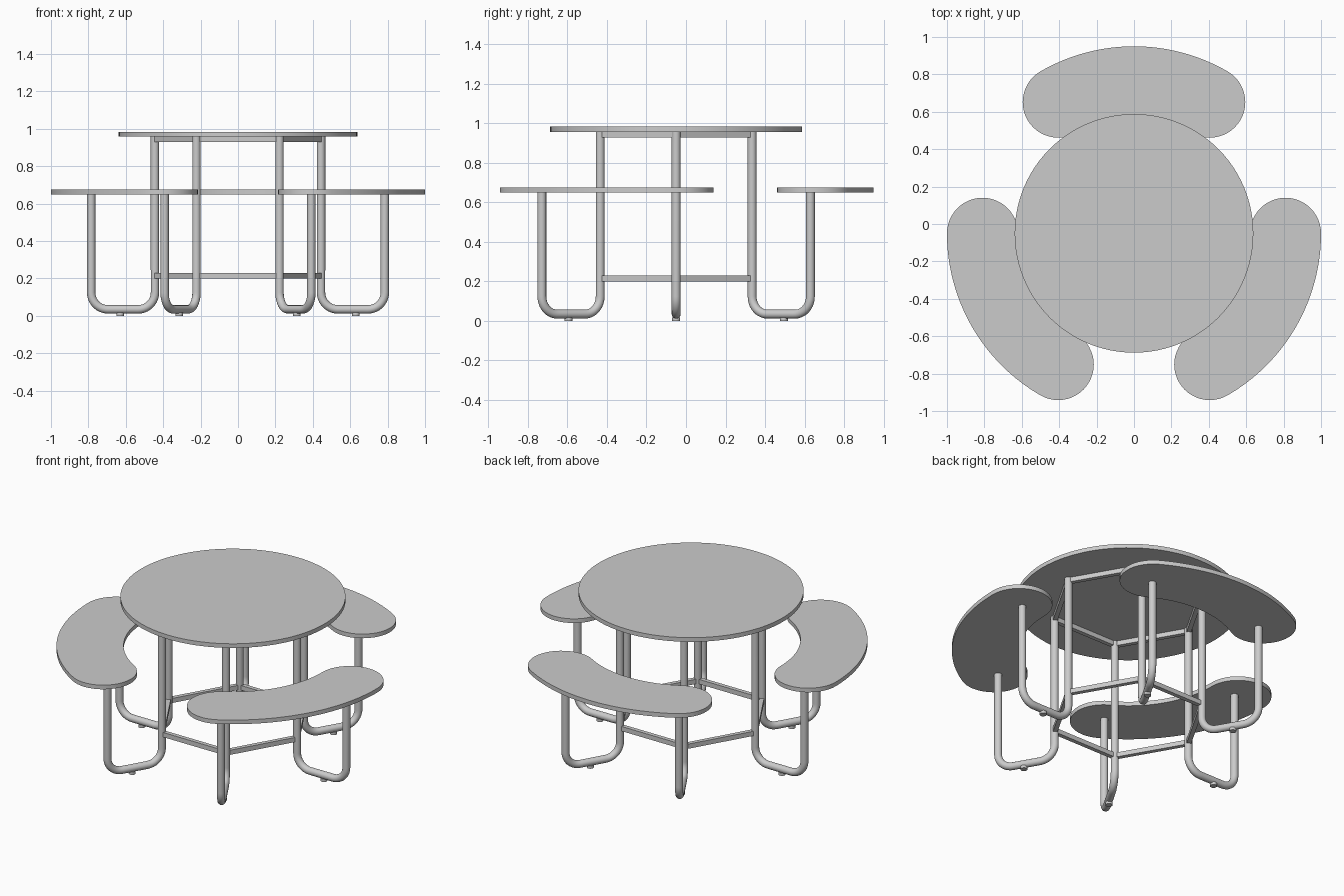
import bpy, bmesh
from math import sin, cos, pi, radians
from mathutils import Vector, Matrix

if "Cube" in bpy.data.objects:
    bpy.data.objects.remove(bpy.data.objects["Cube"])

CENTRE = Vector((0, -0.05, 0))
R_IN, R_OUT = 0.444, 0.785      # inner and outer upright distances
TUBE = 0.0225


def add(name, mesh, angle=0.0, smooth=True):
    ob = bpy.data.objects.new(name, mesh)
    bpy.context.collection.objects.link(ob)
    ob.matrix_world = Matrix.Translation(CENTRE) @ Matrix.Rotation(angle, 4, 'Z')
    if smooth:
        bpy.ops.object.select_all(action='DESELECT')
        ob.select_set(True)
        bpy.context.view_layer.objects.active = ob
        bpy.ops.object.shade_smooth_by_angle(angle=radians(35))
    return ob


def arc(cx, cy, r, a0, a1, n):
    return [(cx + r * cos(a0 + (a1 - a0) * i / n),
             cy + r * sin(a0 + (a1 - a0) * i / n)) for i in range(n + 1)]


def slab(name, outline, z0, z1):
    bm = bmesh.new()
    face = bm.faces.new([bm.verts.new((x, y, z0)) for x, y in outline])
    ext = bmesh.ops.extrude_face_region(bm, geom=[face])
    verts = [g for g in ext['geom'] if isinstance(g, bmesh.types.BMVert)]
    bmesh.ops.translate(bm, verts=verts, vec=(0, 0, z1 - z0))
    bmesh.ops.remove_doubles(bm, verts=bm.verts, dist=1e-5)
    bmesh.ops.recalc_face_normals(bm, faces=bm.faces)
    me = bpy.data.meshes.new(name)
    bm.to_mesh(me)
    bm.free()
    return me


def tube(name, pts, radius):
    cu = bpy.data.curves.new(name, 'CURVE')
    cu.dimensions = '3D'
    cu.bevel_depth = radius
    cu.bevel_resolution = 6
    cu.use_fill_caps = True
    sp = cu.splines.new('POLY')
    sp.points.add(len(pts) - 1)
    for p, co in zip(sp.points, pts):
        p.co = (*co, 1)
    ob = bpy.data.objects.new(name, cu)
    bpy.context.collection.objects.link(ob)
    bpy.context.view_layer.update()
    dg = bpy.context.evaluated_depsgraph_get()
    me = bpy.data.meshes.new_from_object(ob.evaluated_get(dg))
    bpy.data.objects.remove(ob)
    bpy.data.curves.remove(cu)
    me.name = name
    return me


# round table top
add("table_top", slab("table_top", arc(0, 0, 0.638, 0, 2 * pi, 96)[:-1], 0.958, 0.984))

# curved bench seat: annular sector with rounded ends, centred on +x
half, ro, ri = radians(30), 1.0, 0.62
rm, rc = (ro + ri) / 2, (ro - ri) / 2
outline = arc(0, 0, ro, -half, half, 32)
outline += arc(rm * cos(half), rm * sin(half), rc, half, half + pi, 24)[1:]
outline += arc(0, 0, ri, half, -half, 24)[1:]
outline += arc(rm * cos(half), -rm * sin(half), rc, pi - half, 2 * pi - half, 24)[1:-1]
seat_mesh = slab("seat", outline, 0.650, 0.676)
for i, a in enumerate((90, 210, 330)):
    add(f"seat_{i + 1}", seat_mesh, radians(a))

# bent tube legs with small foot pads
B, ZB = 0.09, 0.012 + TUBE
path = [(R_IN, 0.960)] + arc(R_IN + B, ZB + B, B, pi, 1.5 * pi, 10)
path += arc(R_OUT - B, ZB + B, B, 1.5 * pi, 2 * pi, 10) + [(R_OUT, 0.652)]
leg_mesh = tube("leg", [(x, 0, z) for x, z in path], TUBE)
pad_mesh = slab("foot_pad", arc(0.63, 0, 0.02, 0, 2 * pi, 20)[:-1], 0.0, 0.018)

# hexagon frame bars between neighbouring inner uprights
ap, hl = R_IN * cos(pi / 6), R_IN / 2
rect = [(ap - 0.013, -hl), (ap + 0.013, -hl), (ap + 0.013, hl), (ap - 0.013, hl)]
low_bar = slab("lower_bar", rect, 0.200, 0.229)
top_bar = slab("upper_bar", rect, 0.929, 0.958)

for i in range(6):
    a = i * pi / 3
    add(f"leg_{i + 1}", leg_mesh, a)
    add(f"foot_pad_{i + 1}", pad_mesh, a)
    add(f"lower_bar_{i + 1}", low_bar, a + pi / 6, smooth=False)
    add(f"upper_bar_{i + 1}", top_bar, a + pi / 6, smooth=False)
